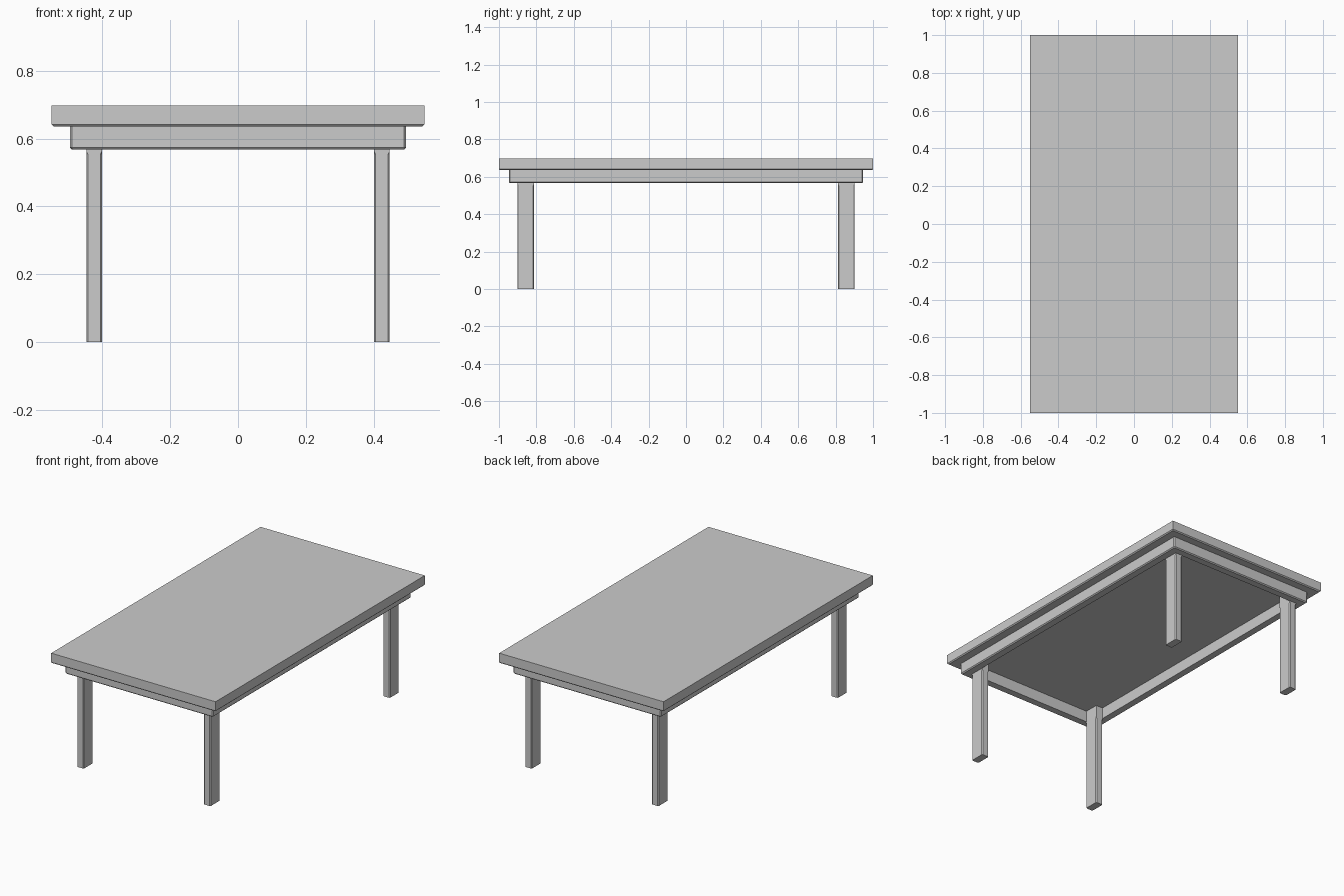
import bpy, bmesh

cube = bpy.data.objects.get("Cube")
if cube:
    bpy.data.objects.remove(cube, do_unlink=True)

GREY = (0.6, 0.6, 0.6, 1)
paint = bpy.data.materials.new("plain grey")
paint.use_nodes = True
paint.diffuse_color = GREY
paint.node_tree.nodes["Principled BSDF"].inputs["Base Color"].default_value = GREY


def rectangle(hx, hy, cut=0):
    """Rectangle outline with corners cut off by the given amount."""
    if not cut:
        return [(hx, hy), (-hx, hy), (-hx, -hy), (hx, -hy)]
    return [(hx - cut, hy), (cut - hx, hy), (-hx, hy - cut), (-hx, cut - hy),
            (cut - hx, -hy), (hx - cut, -hy), (hx, cut - hy), (hx, hy - cut)]


def loft(name, layers, centre=(0, 0), closed=False):
    """Join stacked outlines; cap the ends, or loop back to the first."""
    bm = bmesh.new()
    rings = [[bm.verts.new((x + centre[0], y + centre[1], z)) for x, y in pts]
             for pts, z in layers]
    pairs = list(zip(rings, rings[1:]))
    if closed:
        pairs.append((rings[-1], rings[0]))
    else:
        bm.faces.new(rings[0])
        bm.faces.new(rings[-1])
    for low, high in pairs:
        for i in range(len(low)):
            j = (i + 1) % len(low)
            bm.faces.new((low[i], low[j], high[j], high[i]))
    # Collapse zero-length edges left where a cut runs out
    bmesh.ops.remove_doubles(bm, verts=bm.verts, dist=1e-5)
    bmesh.ops.recalc_face_normals(bm, faces=bm.faces)
    mesh = bpy.data.meshes.new(name)
    bm.to_mesh(mesh)
    bm.free()
    mesh.materials.append(paint)
    obj = bpy.data.objects.new(name, mesh)
    bpy.context.collection.objects.link(obj)
    return obj


TOP, UNDER, SKIRT = 0.697, 0.636, 0.567
BEVEL = 0.006

# Table top with a bevelled lower edge
loft("table_top", [(rectangle(0.55 - BEVEL, 1 - BEVEL), UNDER),
                   (rectangle(0.55, 1), UNDER + BEVEL),
                   (rectangle(0.55, 1), TOP)])

# Apron frame, bevelled at its outer corners and lower edge
ax, ay, wall = 0.495, 0.947, 0.048
inner = rectangle(ax - wall, ay - wall, 1e-6)
loft("apron", [(inner, UNDER), (inner, SKIRT),
               (rectangle(ax - BEVEL, ay - BEVEL, BEVEL), SKIRT),
               (rectangle(ax, ay, BEVEL), SKIRT + BEVEL),
               (rectangle(ax, ay, BEVEL), UNDER)], closed=True)

# Legs inside the frame corners, with long edges bevelled below a square head
lx, ly = 0.023, 0.045
for side, sx in (("left", 1), ("right", -1)):
    for end, sy in (("front", -1), ("back", 1)):
        loft(f"{end}_{side}_leg",
             [(rectangle(lx, ly, 0.005), 0),
              (rectangle(lx, ly, 0.005), 0.553),
              (rectangle(lx, ly, 1e-6), 0.563),
              (rectangle(lx, ly, 1e-6), UNDER)],
             centre=(sx * 0.424, sy * 0.857))
